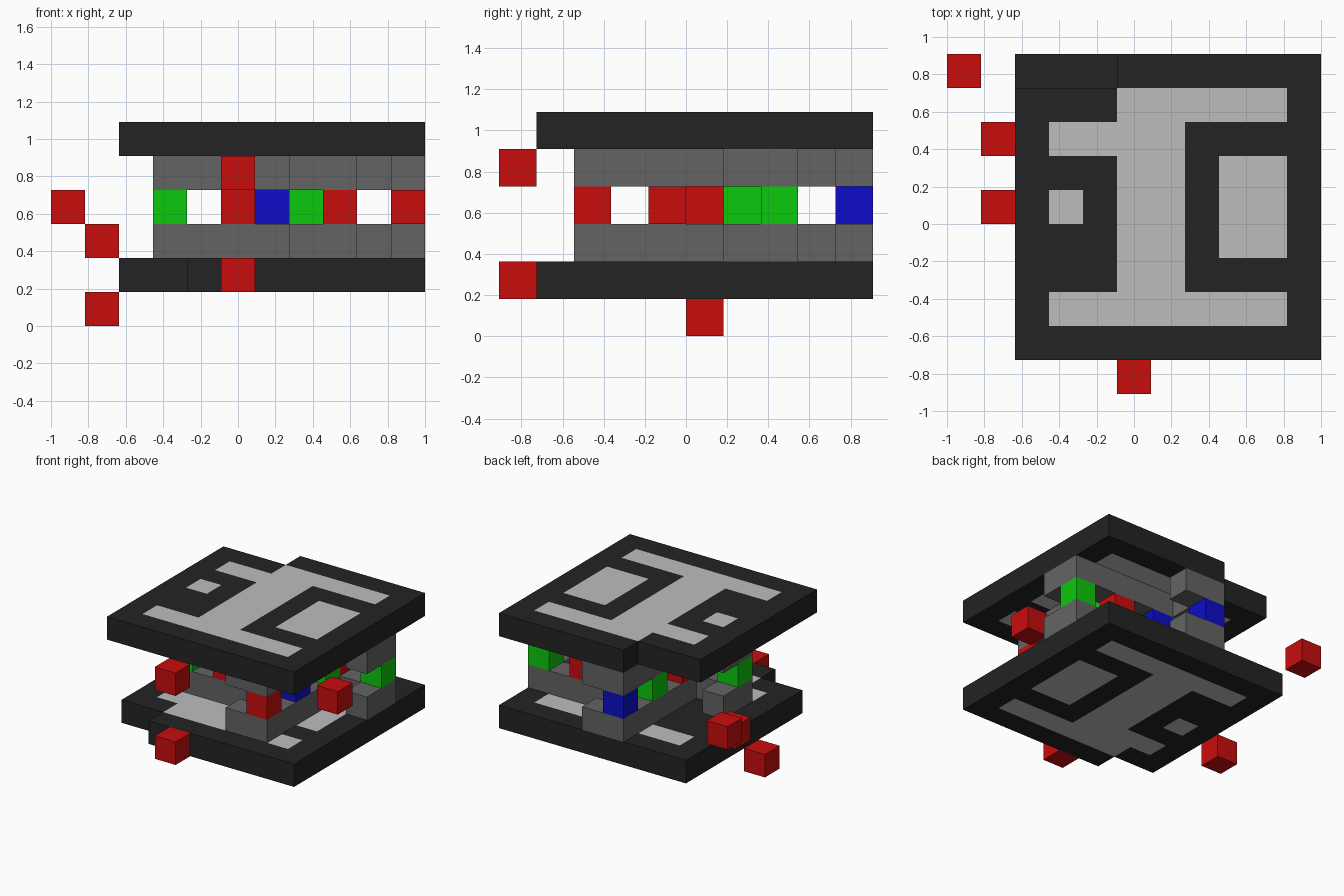
import bpy, bmesh

cube = bpy.data.objects.get("Cube")
if cube:
    bpy.data.objects.remove(cube, do_unlink=True)

U = 2 / 11                      # edge of one block


def material(name, rgb):
    m = bpy.data.materials.new(name)
    m.use_nodes = True
    col = (*rgb, 1.0)
    m.diffuse_color = col
    bsdf = next(n for n in m.node_tree.nodes if n.type == 'BSDF_PRINCIPLED')
    bsdf.inputs["Base Color"].default_value = col
    bsdf.inputs["Roughness"].default_value = 0.8
    return m


BLACK = material("black", (0.017, 0.017, 0.017))
LIGHT = material("light_grey", (0.51, 0.51, 0.51))
GREY = material("grey", (0.127, 0.127, 0.127))
RED = material("red", (0.58, 0.004, 0.004))
GREEN = material("green", (0.004, 0.58, 0.004))
BLUE = material("blue", (0.004, 0.004, 0.58))


def rect(i0, i1, j0, j1):
    """All block cells in an inclusive range of columns and rows."""
    return {(i, j) for i in range(i0, i1 + 1) for j in range(j0, j1 + 1)}


def slab(name, cells, level, mat, inlay=(), inlay_mat=None):
    """One block thick layer with only its outer faces; inlay cells get a second colour."""
    bm = bmesh.new()

    def face(points, index):
        verts = [bm.verts.new((-1 + x * U, -5 * U + y * U, z * U)) for x, y, z in points]
        bm.faces.new(verts).material_index = index

    lo, hi = level, level + 1
    for i, j in sorted(cells):
        m = 1 if (i, j) in inlay else 0
        ring = [(i, j), (i + 1, j), (i + 1, j + 1), (i, j + 1)]
        face([(x, y, hi) for x, y in ring], m)
        face([(x, y, lo) for x, y in reversed(ring)], m)
        for n, (di, dj) in enumerate([(0, -1), (1, 0), (0, 1), (-1, 0)]):
            if (i + di, j + dj) not in cells:
                (ax, ay), (bx, by) = ring[n], ring[(n + 1) % 4]
                face([(ax, ay, lo), (bx, by, lo), (bx, by, hi), (ax, ay, hi)], m)
    bmesh.ops.remove_doubles(bm, verts=bm.verts, dist=1e-4)
    bmesh.ops.recalc_face_normals(bm, faces=bm.faces)
    mesh = bpy.data.meshes.new(name)
    bm.to_mesh(mesh)
    bm.free()
    mesh.materials.append(mat)
    if inlay_mat:
        mesh.materials.append(inlay_mat)
    obj = bpy.data.objects.new(name, mesh)
    bpy.context.collection.objects.link(obj)
    return obj


# Plates with inlaid pattern
common = rect(5, 6, 2, 8) | rect(8, 9, 4, 6) | {(3, 5)}
plate = rect(2, 10, 1, 9)
top_inlay = common | rect(3, 9, 2, 2) | rect(3, 6, 7, 7) | rect(5, 9, 8, 8)
low_inlay = common | rect(3, 9, 8, 8) | rect(3, 6, 3, 3) | rect(4, 9, 2, 2)
slab("top_plate", plate - rect(2, 4, 9, 9), 5, BLACK, top_inlay, LIGHT)
slab("bottom_plate", plate - rect(2, 3, 1, 1), 1, BLACK, low_inlay, LIGHT)


def quarter_turns(cells):
    """Repeat cells in four quarter turns about the core axis."""
    out = set()
    for _ in range(4):
        out |= cells
        cells = {(12 - j, i - 1) for i, j in cells}
    return out


# Core frames: a square ring with four hooked arms
core = quarter_turns(rect(5, 7, 4, 4) | rect(3, 4, 4, 4) | {(3, 5)})
slab("lower_core_frame", core, 2, GREY)
slab("upper_core_frame", core, 4, GREY)

# Coloured spacer blocks between the frames
spacers = [
    ("red", RED, [(8, 2), (5, 4), (5, 5), (8, 7)]),
    ("green", GREEN, [(3, 4), (10, 7), (5, 7), (8, 6), (7, 4)]),
    ("blue", BLUE, [(5, 9), (6, 7), (8, 4)]),
]
for colour, mat, places in spacers:
    for n, cell in enumerate(places, 1):
        slab(f"{colour}_spacer_{n}", {cell}, 3, mat)

# Loose red blocks around the plates
loose = [(0, 9, 3), (1, 7, 2), (1, 5, 0), (5, 0, 1), (5, 0, 4), (10, 4, 3)]
for n, (i, j, k) in enumerate(loose, 1):
    slab(f"loose_block_{n}", {(i, j)}, k, RED)
